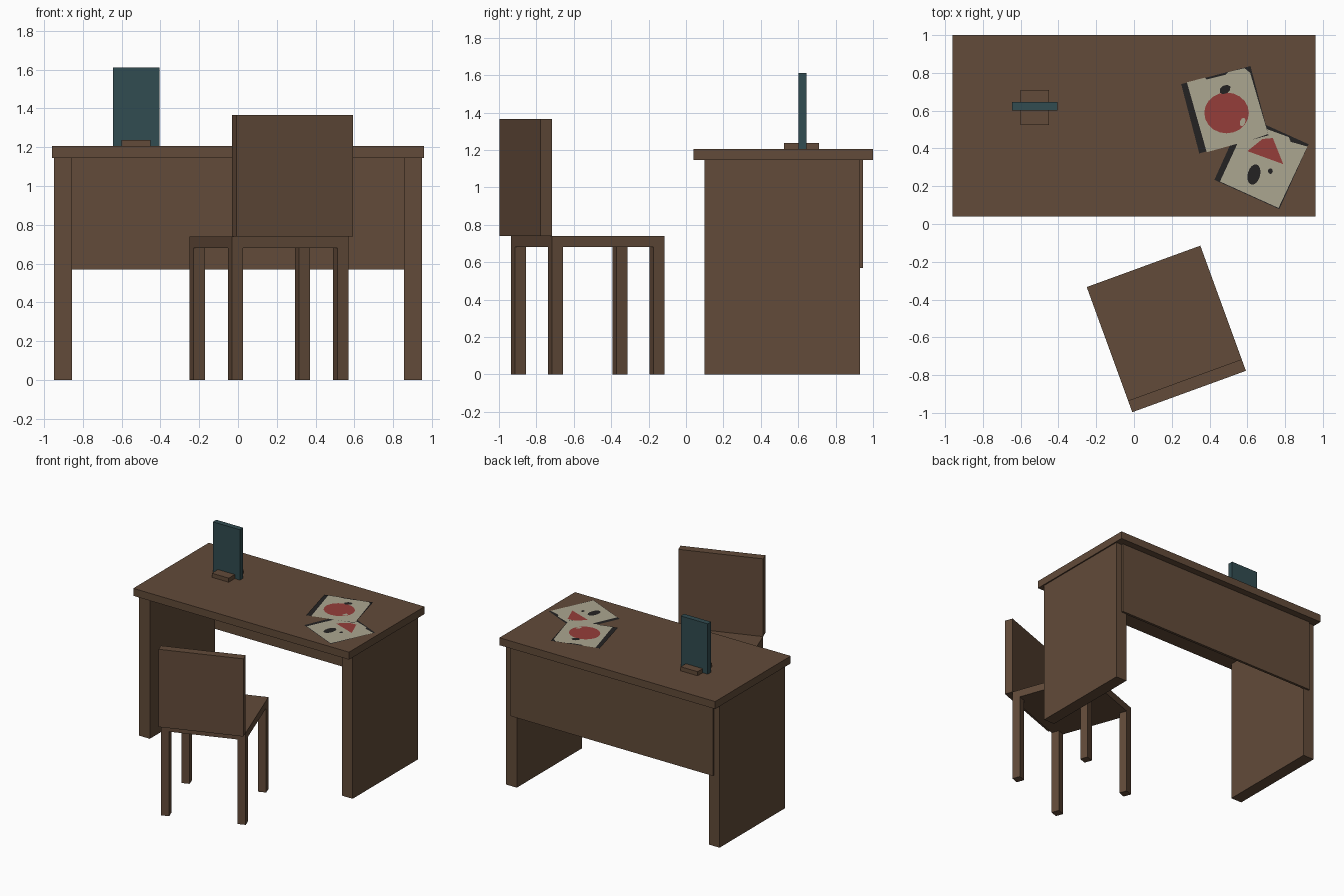
import bpy, bmesh, math
from mathutils import Matrix, Vector

if "Cube" in bpy.data.objects:
    bpy.data.objects.remove(bpy.data.objects["Cube"])


def material(name, rgb):
    m = bpy.data.materials.new(name)
    m.diffuse_color = (*rgb, 1)
    m.use_nodes = True
    m.node_tree.nodes["Principled BSDF"].inputs["Base Color"].default_value = m.diffuse_color
    return m


WOOD = material("brown wood", (0.122, 0.070, 0.041))
TEAL = material("dark teal", (0.031, 0.072, 0.082))
CREAM = material("cream paper", (0.41, 0.38, 0.28))
RED = material("red paint", (0.30, 0.047, 0.042))
DARK = material("charcoal", (0.017, 0.016, 0.016))


def add_object(name, bm, mat):
    me = bpy.data.meshes.new(name)
    bm.to_mesh(me)
    bm.free()
    me.materials.append(mat)
    ob = bpy.data.objects.new(name, me)
    bpy.context.collection.objects.link(ob)
    return ob


def box(name, x, y, z, mat=WOOD, frame=Matrix()):
    """Box from (min, max) ranges, optionally placed in a turned frame."""
    bm = bmesh.new()
    size = [r[1] - r[0] for r in (x, y, z)]
    mid = [(r[1] + r[0]) / 2 for r in (x, y, z)]
    bmesh.ops.create_cube(bm, size=1)
    bm.transform(frame @ Matrix.Translation(mid) @ Matrix.Diagonal((*size, 1)))
    return add_object(name, bm, mat)


def plate(name, points, z, mat):
    """Paper-thin flat shape facing up."""
    bm = bmesh.new()
    f = bm.faces.new([bm.verts.new((x, y, z)) for x, y in points])
    f.normal_update()
    if f.normal.z < 0:
        f.normal_flip()
    return add_object(name, bm, mat)


def square(cx, cy, side, degrees):
    rot = Matrix.Rotation(math.radians(degrees), 2)
    h = side / 2
    return [Vector((cx, cy)) + rot @ Vector(p) for p in ((-h, -h), (h, -h), (h, h), (-h, h))]


def ellipse(cx, cy, rx, ry, n, degrees=0):
    rot = Matrix.Rotation(math.radians(degrees), 2)
    return [Vector((cx, cy)) + rot @ Vector((rx * math.cos(i * math.tau / n), ry * math.sin(i * math.tau / n)))
            for i in range(n)]


# Desk
box("desk_top", (-0.96, 0.96), (0.04, 1.0), (1.145, 1.205))
box("desk_left_side", (-0.95, -0.855), (0.10, 0.93), (0, 1.145))
box("desk_right_side", (0.855, 0.95), (0.10, 0.93), (0, 1.145))
box("desk_back_panel", (-0.90, 0.90), (0.925, 0.945), (0.57, 1.145))

# Upright screen and its foot
box("screen", (-0.645, -0.405), (0.602, 0.645), (1.205, 1.61), TEAL)
box("screen_foot", (-0.60, -0.45), (0.525, 0.71), (1.205, 1.238))

# Chair, turned 20 degrees
chair = Matrix.Translation((0.16, -0.525, 0)) @ Matrix.Rotation(math.radians(20), 4, 'Z')
box("seat", (-0.32, 0.32), (-0.32, 0.32), (0.68, 0.74), WOOD, chair)
box("backrest", (-0.32, 0.32), (-0.385, -0.32), (0.74, 1.365), WOOD, chair)
for side, sx in (("left", -1), ("right", 1)):
    for end, sy in (("back", -1), ("front", 1)):
        cx, cy = 0.289 * sx, 0.289 * sy
        box(f"{end}_{side}_leg", (cx - 0.031, cx + 0.031), (cy - 0.031, cy + 0.031),
            (0, 0.68), WOOD, chair)

# Lower drawing
z = 1.2065
plate("lower_sheet_backing", square(0.675, 0.328, 0.377, -24.3), z, DARK)
plate("lower_sheet", [(0.455, 0.225), (0.605, 0.55), (0.71, 0.50), (0.82, 0.46), (0.83, 0.435),
                      (0.918, 0.41), (0.765, 0.085)], z + 0.001, CREAM)
plate("red_triangle", [(0.60, 0.386), (0.68, 0.45), (0.735, 0.455), (0.79, 0.317)], z + 0.002, RED)
plate("dark_oval", ellipse(0.635, 0.262, 0.033, 0.055, 16, -15), z + 0.002, DARK)
plate("dark_dot", ellipse(0.722, 0.28, 0.013, 0.015, 8), z + 0.002, DARK)

# Upper drawing, overlapping the lower one
z = 1.210
plate("upper_sheet_backing", square(0.481, 0.605, 0.379, 14.6), z, DARK)
plate("upper_sheet", [(0.28, 0.75), (0.375, 0.775), (0.385, 0.765), (0.485, 0.79), (0.50, 0.805),
                      (0.585, 0.825), (0.615, 0.80), (0.71, 0.476), (0.62, 0.445), (0.385, 0.38)],
      z + 0.001, CREAM)
plate("red_disc", ellipse(0.49, 0.588, 0.118, 0.108, 20), z + 0.002, RED)
plate("dark_mark", ellipse(0.482, 0.712, 0.032, 0.022, 8, 30), z + 0.0025, DARK)
plate("small_mark", ellipse(0.575, 0.54, 0.014, 0.024, 8, -20), z + 0.003, CREAM)
